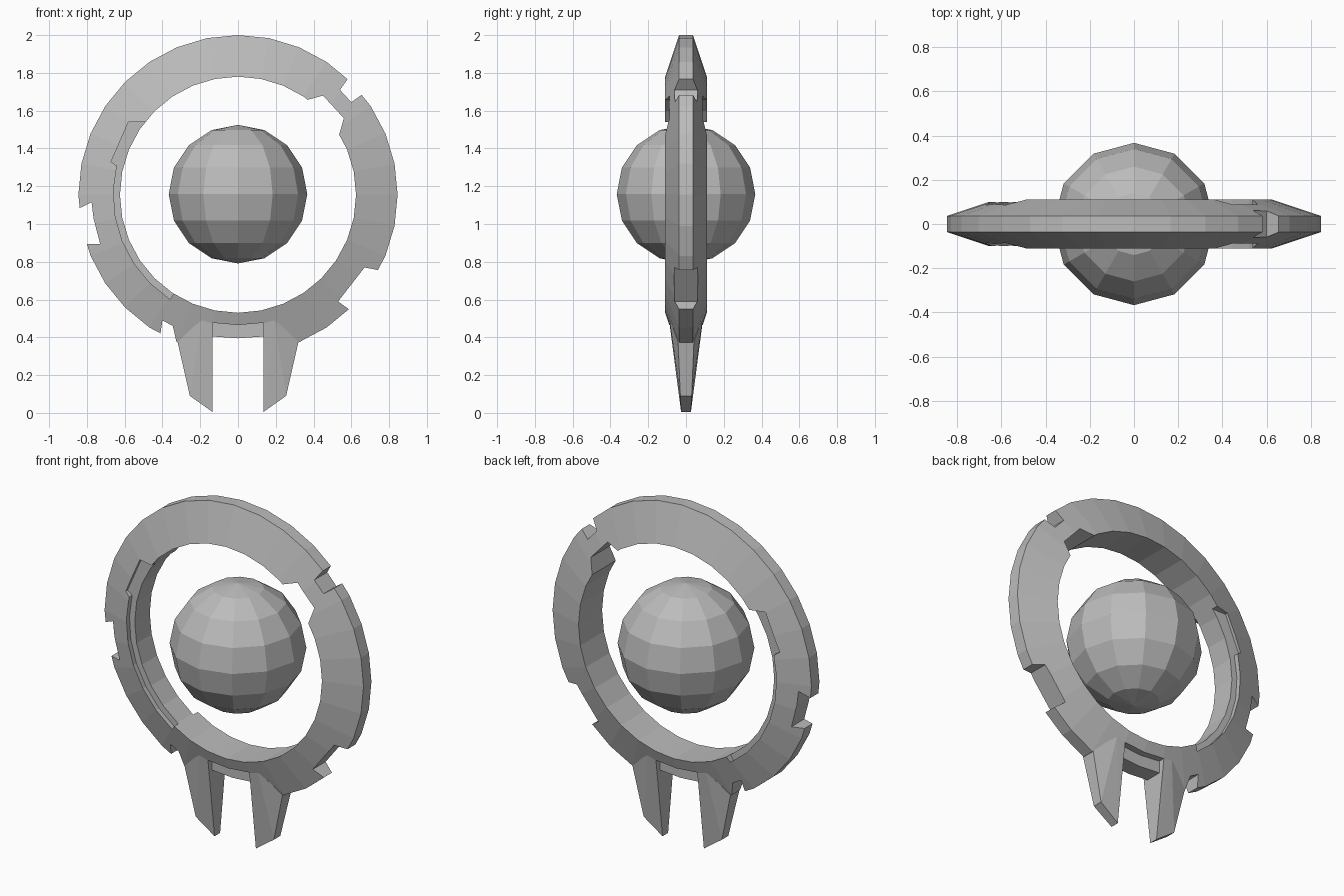
import bpy, bmesh
from math import sin, cos, radians, pi
from mathutils import Vector

if "Cube" in bpy.data.objects:
    bpy.data.objects.remove(bpy.data.objects["Cube"])

CENTER = 1.155
OUTER, INNER = 0.845, 0.625

grey = bpy.data.materials.new("plain grey")
grey.use_nodes = True
colour = (0.5, 0.5, 0.5, 1)
grey.diffuse_color = colour
grey.node_tree.nodes["Principled BSDF"].inputs["Base Color"].default_value = colour


def finish(name, bm):
    bmesh.ops.recalc_face_normals(bm, faces=bm.faces)
    mesh = bpy.data.meshes.new(name)
    bm.to_mesh(mesh)
    bm.free()
    mesh.materials.append(grey)
    obj = bpy.data.objects.new(name, mesh)
    bpy.context.collection.objects.link(obj)
    return obj


def prism(name, outline, y0, y1):
    """Extrude an x-z outline from y0 to y1."""
    bm = bmesh.new()
    face = bm.faces.new([bm.verts.new((x, y0, z)) for x, z in outline])
    moved = bmesh.ops.extrude_face_region(bm, geom=[face])["geom"]
    bmesh.ops.translate(bm, vec=(0, y1 - y0, 0),
                        verts=[v for v in moved if isinstance(v, bmesh.types.BMVert)])
    return finish(name, bm)


def arc(radius, first, last, step=11.25):
    """Points on a circle about the ring centre, angles in degrees from +x."""
    count = max(1, round(abs(last - first) / step))
    angles = [radians(first + (last - first) * i / count) for i in range(count + 1)]
    return [(radius * cos(a), CENTER + radius * sin(a)) for a in angles]


def band(r0, r1, first, last):
    return arc(r0, first, last) + arc(r1, last, first)


# Ring: tapered section swept round in 32 flat segments
bm = bmesh.new()
section = [(INNER, -0.11), (INNER, 0.11), (OUTER, 0.037), (OUTER, -0.037)]
loops = []
for i in range(32):
    a = 2 * pi * i / 32
    loops.append([bm.verts.new((r * cos(a), y, CENTER + r * sin(a))) for r, y in section])
for i in range(32):
    here, there = loops[i], loops[(i + 1) % 32]
    for k in range(4):
        n = (k + 1) % 4
        bm.faces.new((here[k], here[n], there[n], there[k]))
ring = finish("ring", bm)

# Notches cut right through the ring
through = [
    [(0.54, 1.71), (0.60, 1.645), (0.72, 1.73), (0.64, 1.85)],            # upper outer
    [(0.67, 0.77), (0.53, 0.59), (0.64, 0.51), (0.85, 0.735)],            # lower outer
    [(-0.775, 1.115), (-0.765, 1.03), (-0.73, 0.895), (-0.9, 0.895), (-0.9, 1.055)],
    [(-0.40, 0.49), (-0.345, 0.46), (-0.32, 0.35), (-0.42, 0.36)],        # by the leg
    [(0.45, 1.68), (0.56, 1.56), (0.535, 1.47), (0.4, 1.5), (0.36, 1.655)],
    [(-0.135, 0.477), (0, 0.465), (0.135, 0.477), (0.135, 0.2), (-0.135, 0.2)],
]
cutters = [prism("notch_cutter", outline, -0.3, 0.3) for outline in through]

# Stepped recess along the inner edge, on both faces
for side in (-1, 1):
    for outline in (band(0.66, 0.55, 166, 237),
                    [(-0.58, 1.54), (-0.40, 1.54), (-0.50, 1.26), (-0.645, 1.31), (-0.672, 1.33)]):
        cutters.append(prism("recess_cutter", outline, side * 0.07, side * 0.3))

for cutter in cutters:
    cutter.hide_render = True
    mod = ring.modifiers.new("cut", "BOOLEAN")
    mod.operation, mod.solver, mod.object = "DIFFERENCE", "EXACT", cutter
bpy.context.view_layer.update()
cut_mesh = bpy.data.meshes.new_from_object(
    ring.evaluated_get(bpy.context.evaluated_depsgraph_get()))
ring.modifiers.clear()
ring.data = cut_mesh
for cutter in cutters:
    bpy.data.objects.remove(cutter)

# Thin web between the legs
prism("web", [(-0.14, 0.405), (0, 0.395), (0.14, 0.405), (0.14, 0.52), (-0.14, 0.52)],
      -0.05, 0.05)

# Legs: tapered blades, x, z and half thickness at each corner
blade = [(0.135, 0.48, 0.088), (0.19, 0.50, 0.088), (0.32, 0.376, 0.042),
         (0.255, 0.09, 0.03), (0.135, 0.005, 0.026)]
for name, side in (("left_leg", 1), ("right_leg", -1)):
    bm = bmesh.new()
    for x, z, half in blade:
        for y in (-half, half):
            bm.verts.new((side * x, y, z))
    bmesh.ops.convex_hull(bm, input=bm.verts)
    finish(name, bm)

# Floating faceted ball
bm = bmesh.new()
bmesh.ops.create_uvsphere(bm, u_segments=12, v_segments=8, radius=0.367)
bmesh.ops.translate(bm, verts=bm.verts, vec=Vector((0, 0, CENTER + 0.003)))
finish("ball", bm)
